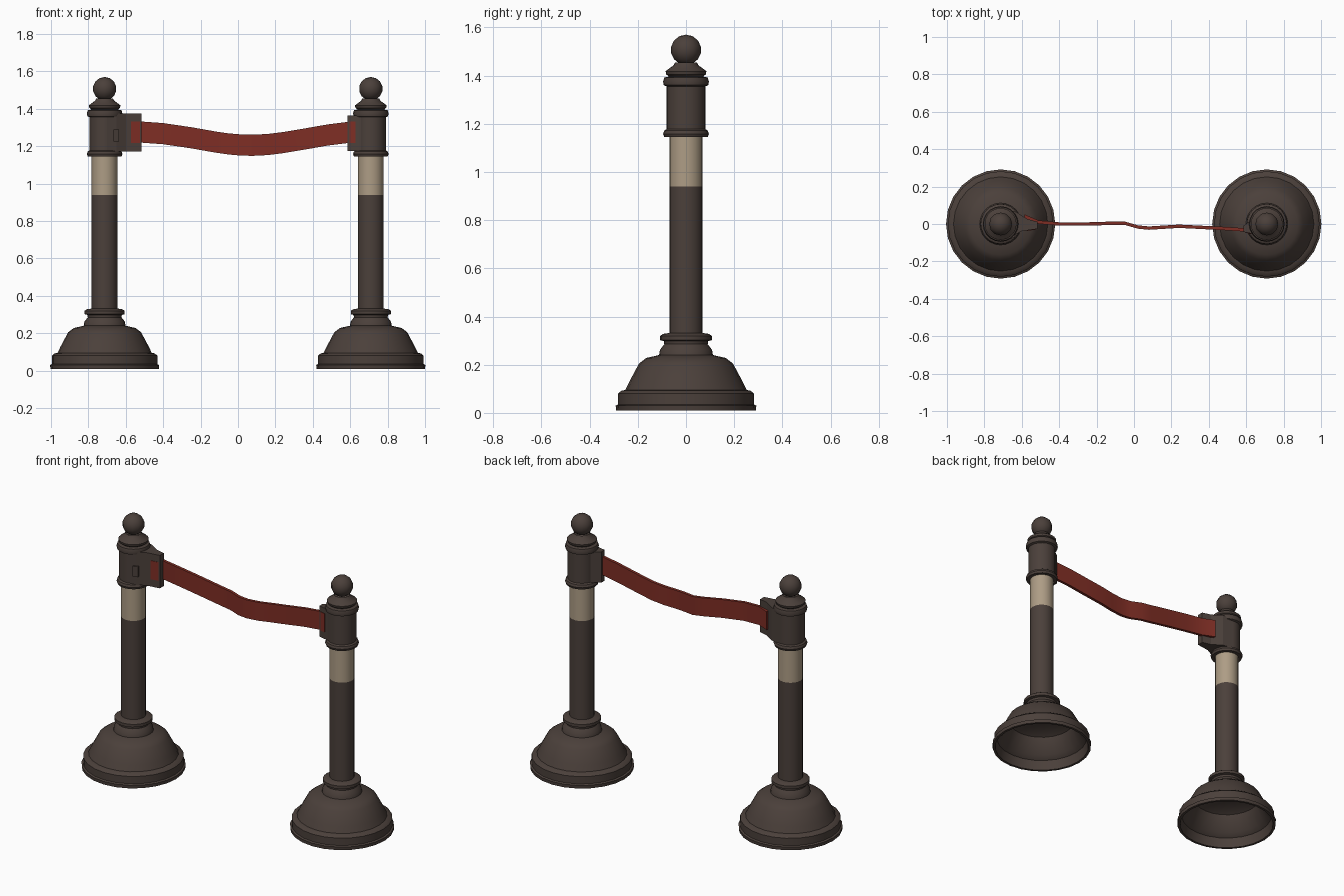
import bpy, bmesh, math
from mathutils import Vector

if "Cube" in bpy.data.objects:
    bpy.data.objects.remove(bpy.data.objects["Cube"])


def mat(name, rgb):
    m = bpy.data.materials.new(name)
    m.diffuse_color = (*rgb, 1)
    m.use_nodes = True
    m.node_tree.nodes["Principled BSDF"].inputs["Base Color"].default_value = m.diffuse_color
    return m


IRON = mat("dark_iron", (0.070, 0.051, 0.043))
CREAM = mat("cream_paint", (0.42, 0.335, 0.235))
RED = mat("red_fabric", (0.21, 0.027, 0.018))


def finish(name, bm, material, smooth=True):
    bmesh.ops.recalc_face_normals(bm, faces=bm.faces)
    me = bpy.data.meshes.new(name)
    bm.to_mesh(me)
    bm.free()
    me.materials.append(material)
    ob = bpy.data.objects.new(name, me)
    bpy.context.collection.objects.link(ob)
    if smooth:
        bpy.ops.object.select_all(action='DESELECT')
        ob.select_set(True)
        bpy.context.view_layer.objects.active = ob
        bpy.ops.object.shade_smooth_by_angle(angle=math.radians(32))
    return ob


def lathe(name, profile, x, material, sides=20):
    """Spin a (radius, z) profile around the vertical axis at x."""
    bm = bmesh.new()
    vs = [bm.verts.new((r, 0, z)) for r, z in profile]
    es = [bm.edges.new(p) for p in zip(vs, vs[1:])]
    bmesh.ops.spin(bm, geom=vs + es, cent=(0, 0, 0), axis=(0, 0, 1),
                   angle=2 * math.pi, steps=sides, use_merge=True)
    bmesh.ops.remove_doubles(bm, verts=bm.verts, dist=1e-5)
    bmesh.ops.translate(bm, verts=bm.verts, vec=(x, 0, 0))
    return finish(name, bm, material)


def prism(name, outline, z0, z1, material):
    """Extrude an (x, y) outline upward."""
    bm = bmesh.new()
    f = bm.faces.new([bm.verts.new((x, y, z0)) for x, y in outline])
    g = bmesh.ops.extrude_face_region(bm, geom=[f])["geom"]
    bmesh.ops.translate(bm, vec=(0, 0, z1 - z0),
                        verts=[v for v in g if isinstance(v, bmesh.types.BMVert)])
    return finish(name, bm, material, False)


def ribbon(name, path, height, thick, material):
    """Vertical strip along (x, y, z) centre points, with thickness in y."""
    bm = bmesh.new()
    rings = []
    for x, y, z in path:
        rings.append([bm.verts.new((x, y + sy * thick / 2, z + sz * height / 2))
                      for sy, sz in ((-1, -1), (1, -1), (1, 1), (-1, 1))])
    for a, b in zip(rings, rings[1:]):
        for i in range(4):
            j = (i + 1) % 4
            bm.faces.new((a[i], a[j], b[j], b[i]))
    bm.faces.new(rings[0])
    bm.faces.new(rings[-1])
    return finish(name, bm, material)


# Profiles shared by both posts
BASE = [(0, 0.215), (0.14, 0.21), (0.19, 0.185), (0.235, 0.09), (0.265, 0.07), (0.275, 0.01),
        (0.29, 0.01), (0.292, 0.03), (0.282, 0.035), (0.282, 0.08), (0.268, 0.092),
        (0.252, 0.095), (0.235, 0.13), (0.195, 0.205), (0.165, 0.228), (0.112, 0.24),
        (0.108, 0.262), (0.09, 0.285), (0.092, 0.298), (0.107, 0.302), (0.107, 0.32),
        (0.095, 0.328), (0.068, 0.332)]
HEAD = [(0.066, 1.145), (0.09, 1.145), (0.095, 1.158), (0.09, 1.172), (0.08, 1.178),
        (0.08, 1.355), (0.092, 1.36), (0.095, 1.375), (0.09, 1.392), (0.07, 1.396),
        (0.082, 1.405), (0.085, 1.418), (0.072, 1.428), (0.052, 1.442), (0.045, 1.455)]
BALL = [(0.063 * math.sin(a) if 0 < i < 7 else 0, 1.507 - 0.063 * math.cos(a))
        for i in range(8) for a in [math.pi * i / 7]]

for side, x in (("left", -0.713), ("right", 0.71)):
    lathe(side + "_base", BASE, x, IRON, 24)
    lathe(side + "_shaft", [(0.069, 0.32), (0.069, 0.94)], x, IRON)
    lathe(side + "_cream_band", [(0.069, 0.94), (0.069, 1.15)], x, CREAM)
    lathe(side + "_head", HEAD, x, IRON)
    lathe(side + "_finial_ball", BALL, x, IRON, 12)

# Tapered brackets that hold the belt
prism("left_bracket", [(-0.70, -0.08), (-0.65, -0.065), (-0.60, -0.038), (-0.515, -0.026),
                       (-0.515, 0.012), (-0.57, 0.026), (-0.63, 0.065), (-0.70, 0.08)],
      1.172, 1.375, IRON)
prism("right_bracket", [(0.70, -0.075), (0.645, -0.055), (0.585, -0.042), (0.585, -0.01),
                        (0.64, 0.03), (0.70, 0.075)], 1.175, 1.365, IRON)
prism("left_latch", [(-0.665, -0.08), (-0.635, -0.07), (-0.635, -0.05), (-0.665, -0.05)],
      1.225, 1.29, IRON)

# Belt showing through the bracket windows
ribbon("left_window_belt", [(-0.572, -0.033, 1.275), (-0.523, -0.026, 1.275)], 0.115, 0.008, RED)
ribbon("right_window_belt", [(0.595, -0.043, 1.275), (0.628, -0.05, 1.275)], 0.115, 0.008, RED)

# Sagging belt
ribbon("belt", [(-0.585, 0.042, 1.275), (-0.51, 0.010, 1.275), (-0.40, 0.0, 1.267),
                (-0.25, 0.0, 1.245), (-0.12, 0.004, 1.222), (-0.05, 0.004, 1.212),
                (0.02, -0.016, 1.206), (0.08, -0.022, 1.205), (0.16, -0.017, 1.209),
                (0.24, -0.012, 1.219), (0.36, -0.018, 1.239), (0.48, -0.024, 1.26),
                (0.60, -0.032, 1.275)], 0.113, 0.018, RED)
